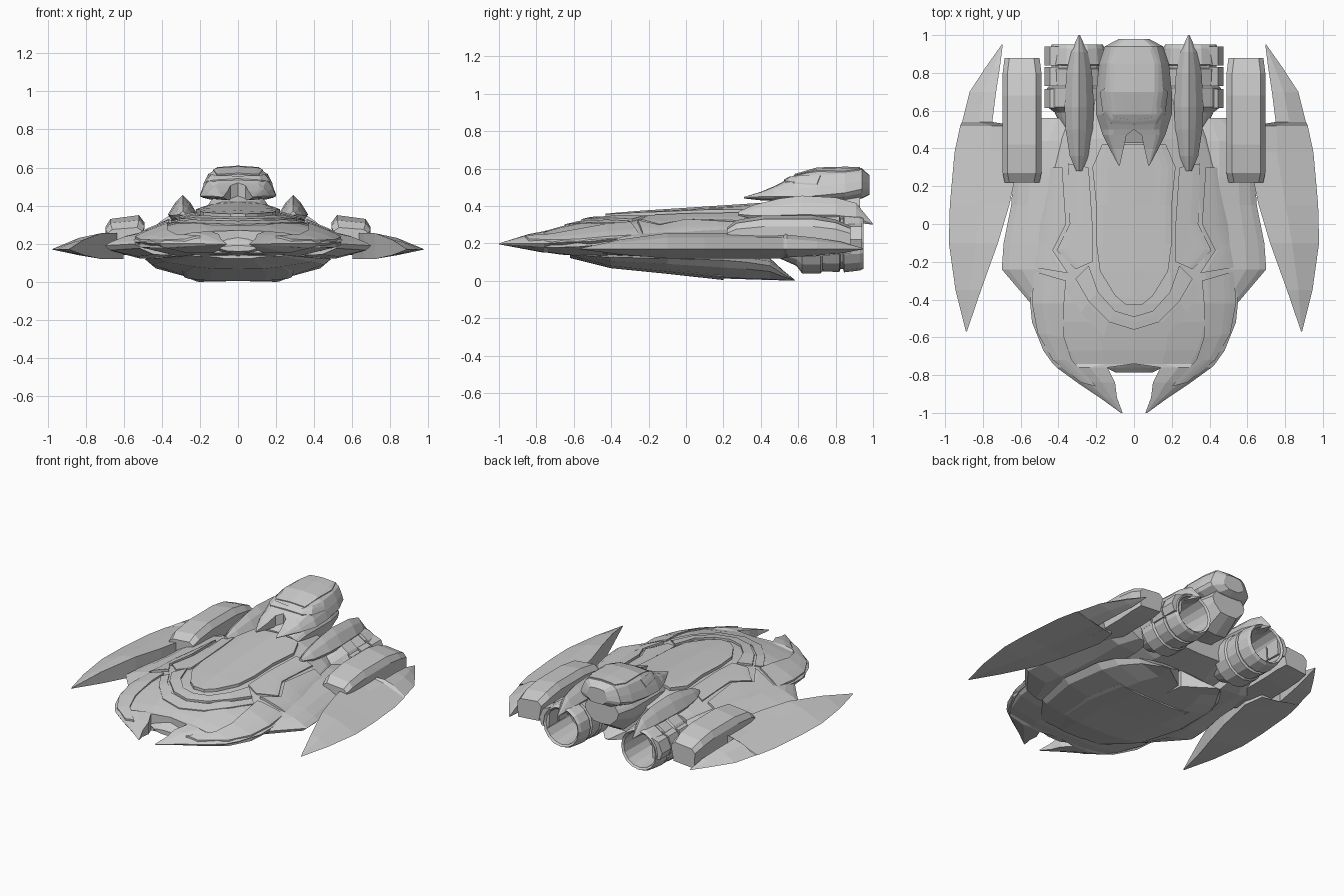
import bpy
import bmesh
import math

default_cube = bpy.data.objects.get("Cube")
if default_cube:
    bpy.data.objects.remove(default_cube, do_unlink=True)


def add_object(name, bm):
    """Turn a bmesh into a flat shaded object mirrored across x."""
    bmesh.ops.remove_doubles(bm, verts=bm.verts, dist=0.0005)
    bmesh.ops.recalc_face_normals(bm, faces=bm.faces)
    mesh = bpy.data.meshes.new(name)
    bm.to_mesh(mesh)
    bm.free()
    obj = bpy.data.objects.new(name, mesh)
    bpy.context.collection.objects.link(obj)
    mirror = obj.modifiers.new("mirror", 'MIRROR')
    mirror.use_clip = True
    return obj


def loft(name, rings):
    """Skin a list of closed rings, leaving the centre plane open for the mirror."""
    bm = bmesh.new()
    loops = [[bm.verts.new(point) for point in ring] for ring in rings]

    def skin(verts):
        if any(abs(v.co.x) > 0.0001 for v in verts):
            bm.faces.new(verts)

    for a, b in zip(loops, loops[1:]):
        for i in range(len(a)):
            j = (i + 1) % len(a)
            skin((a[i], a[j], b[j], b[i]))
    skin(loops[0])
    skin(loops[-1])
    return add_object(name, bm)


# Cross-section shapes: fraction across, fraction of height above or below the edge
HULL_TOP = [(0, 1), (.35, .93), (.7, .6), (.9, .25), (1, 0)]
DOME_TOP = [(0, 1), (.6, .94), (.77, .76), (.91, .36), (1, 0)]
UNDERSIDE = [(.92, .4), (.5, .95), (0, 1)]


def half_body(name, rows, top=HULL_TOP):
    """Rows hold y, inner x, outer x, top z, edge z, bottom z."""
    rings = []
    for y, inner, outer, high, edge, low in rows:
        width = outer - inner
        ring = [(inner + width * t, y, edge + (high - edge) * f) for t, f in top]
        ring += [(inner + width * t, y, edge + (low - edge) * f) for t, f in UNDERSIDE]
        rings.append(ring)
    return loft(name, rings)


def surface_height(rows, top, x, y):
    """Height of a half body's upper surface."""
    y = min(max(y, rows[0][0]), rows[-1][0])
    for a, b in zip(rows, rows[1:]):
        if y <= b[0]:
            k = (y - a[0]) / (b[0] - a[0])
            inner, outer, high, edge = [p + (q - p) * k for p, q in zip(a[1:5], b[1:5])]
            break
    t = min(max((x - inner) / (outer - inner), 0), 1)
    for (t0, f0), (t1, f1) in zip(top, top[1:]):
        if t <= t1:
            return edge + (high - edge) * (f0 + (f1 - f0) * (t - t0) / (t1 - t0))


def plate(name, rows, top, pairs, lift):
    """Raised armour panel that follows a body, spanning pairs of (x, y) points."""
    steps = 6
    rings = []
    for (x0, y0), (x1, y1) in pairs:
        line = []
        for i in range(steps + 1):
            x = x0 + (x1 - x0) * i / steps
            y = y0 + (y1 - y0) * i / steps
            line.append((x, y, surface_height(rows, top, x, y)))
        upper = [(x, y, z + lift) for x, y, z in line]
        lower = [(x, y, z - 0.03) for x, y, z in reversed(line)]
        rings.append(upper + lower)
    return loft(name, rings)


# Main hull with two front horns around a notch
hull = [
    (-1, .06, .07, .2, .197, .195), (-.92, .09, .18, .225, .2, .18),
    (-.84, .1, .3, .25, .2, .165), (-.76, .14, .41, .265, .2, .15),
    (-.74, 0, .43, .27, .2, .15), (-.67, 0, .48, .29, .205, .14),
    (-.52, 0, .54, .325, .21, .13), (-.42, 0, .55, .34, .22, .12),
    (-.24, 0, .54, .355, .23, .12), (0, 0, .52, .37, .23, .12),
    (.3, 0, .46, .39, .24, .12), (.45, 0, .41, .4, .24, .12),
    (.66, 0, .3, .38, .24, .14)]
half_body("main_hull", hull)

# Sloping lip at the bottom of the nose notch
half_body("nose_lip", [
    (-.785, 0, .1, .19, .18, .16), (-.76, 0, .15, .215, .19, .155),
    (-.72, 0, .17, .25, .2, .15)])

# Armour panels on the hull
canopy = [(-.43, .04), (-.38, .1), (-.25, .18), (-.1, .2), (.1, .2), (.3, .22), (.42, .17)]
plate("canopy", hull, HULL_TOP, [((0, y), (w, y)) for y, w in canopy], .02)
plate("inner_collar", hull, HULL_TOP, [
    ((0, -.49), (0, -.56)), ((.1, -.46), (.13, -.52)),
    ((.19, -.36), (.24, -.41)), ((.24, -.22), (.31, -.29))], .014)
plate("outer_collar", hull, HULL_TOP, [
    ((0, -.57), (0, -.65)), ((.14, -.53), (.16, -.6)),
    ((.25, -.42), (.28, -.47)), ((.32, -.3), (.36, -.34))], .007)
plate("shoulder_panel", hull, HULL_TOP, [
    ((.2, -.86), (.28, -.84)), ((.33, -.72), (.43, -.72)), ((.37, -.6), (.51, -.58)),
    ((.37, -.42), (.54, -.42)), ((.36, -.3), (.53, -.25))], .012)
plate("flank_panel", hull, HULL_TOP, [
    ((.35, -.26), (.53, -.23)), ((.43, -.14), (.52, -.1)),
    ((.36, 0), (.5, 0)), ((.38, .3), (.44, .3))], .016)
plate("spine_panel", hull, HULL_TOP, [
    ((.22, -.2), (.31, -.24)), ((.22, -.1), (.41, -.14)),
    ((.22, 0), (.34, 0)), ((.24, .3), (.35, .32))], .01)

# Belly with a shallow notch between two trailing keel prongs
belly = [
    (-.62, 0, .25, .15, .14, .13), (-.4, 0, .42, .15, .125, .075),
    (-.1, 0, .49, .15, .12, .045), (.2, 0, .47, .15, .11, .012),
    (.32, 0, .43, .14, .1, .008), (.45, .01, .34, .12, .08, .004),
    (.52, .11, .28, .055, .035, .002), (.58, .19, .22, .006, .003, 0)]
half_body("belly", belly)
half_body("belly_plate", [
    (y, 0, outer * .6, high, low + .012, low - .008)
    for y, inner, outer, high, edge, low in belly[:4]])

# Wing roots joining the hull to the blades
half_body("wing_root", [
    (-.44, .35, .53, .25, .2, .14), (-.24, .35, .7, .27, .19, .13),
    (-.1, .35, .69, .275, .19, .12), (.1, .35, .65, .28, .19, .12),
    (.25, .35, .64, .28, .19, .12), (.44, .35, .64, .27, .19, .12),
    (.56, .35, .5, .25, .2, .14)])

# Blade wings: y, inner x, outer x, thickness
blade_rows = [
    (-.57, .885, .89, .03), (-.35, .81, .945, .6), (-.1, .72, .98, 1),
    (.1, .66, .975, 1), (.38, .6, .95, 1), (.52, .62, .92, 1),
    (.54, .75, .91, .9), (.7, .73, .87, .7), (.83, .71, .785, .45), (.95, .695, .7, .03)]
blade_section = [(0, .085), (.45, .06), (1, 0), (.45, -.03), (0, -.05)]
loft("blade_wing", [
    [(xi + (xo - xi) * t, y, .17 + dz * k) for t, dz in blade_section]
    for y, xi, xo, k in blade_rows])

# Nacelle boxes, tilted outward and drooping to the rear
nacelle_section = [(.49, .31), (.52, .35), (.67, .33), (.695, .29), (.69, .13), (.51, .15)]


def nacelle_ring(y, scale, base, inset=0):
    """One slice, shrunk in height about a base and narrowed on both sides."""
    return [(x + (inset if x < .6 else -inset), y, base + (z - base) * scale)
            for x, z in nacelle_section]


loft("wing_nacelle", [
    nacelle_ring(.22, .5, .22, .01), nacelle_ring(.27, .8, .22),
    nacelle_ring(.42, 1, .22), nacelle_ring(.68, 1, .22),
    nacelle_ring(.8, .86, .19), nacelle_ring(.88, .66, .18, .01)])


# Hollow engines turned around the y axis
def turned(name, profile, x, z, sides=16):
    bm = bmesh.new()
    verts = [bm.verts.new((x, y, z + r)) for y, r in profile]
    edges = [bm.edges.new(pair) for pair in zip(verts, verts[1:])]
    bmesh.ops.spin(bm, geom=verts + edges, cent=(x, 0, z), axis=(0, 1, 0),
                   angle=math.tau, steps=sides, use_merge=True)
    return add_object(name, bm)


turned("engine", [
    (.5, 0), (.5, .08), (.59, .12), (.62, .16), (.72, .16), (.73, .15),
    (.82, .153), (.825, .138), (.84, .138), (.845, .155), (.93, .145),
    (.95, .135), (.94, .122), (.7, .11), (.7, 0)], .3, .2)

# Engine clamps on the outer side
for i, y in enumerate((.665, .78, .89)):
    loft("engine_clamp_%d" % (i + 1), [
        [(.39, v, .31), (.445, v, .29), (.475, v, .22), (.455, v, .17), (.4, v, .17)]
        for v in (y - .05, y + .05)])

# Ridged pods above the engines: y, half width, top z, bottom z
pod_rows = [
    (.28, .015, .37, .35), (.36, .05, .405, .33), (.5, .072, .44, .32),
    (.62, .078, .455, .32), (.8, .068, .445, .32), (.91, .045, .415, .31),
    (1, .004, .305, .3)]
pod_section = [(0, 1), (.5, .72), (1, .25), (.7, 0), (-.7, 0), (-1, .25), (-.5, .72)]
loft("engine_pod", [
    [(.29 + w * u, y, low + (high - low) * f) for u, f in pod_section]
    for y, w, high, low in pod_rows])

# Neck under the bridge
half_body("bridge_neck", [
    (.43, 0, .15, .42, .38, .3), (.52, 0, .16, .46, .4, .24),
    (.8, 0, .16, .46, .4, .22), (.93, 0, .13, .46, .4, .3)], DOME_TOP)

# Bridge with two forward prongs
bridge = [
    (.31, .075, .082, .448, .445, .44), (.4, .055, .13, .475, .45, .43),
    (.47, .04, .165, .505, .45, .43), (.5, 0, .175, .52, .45, .43),
    (.58, 0, .2, .565, .45, .43), (.7, 0, .2, .6, .455, .42),
    (.85, 0, .185, .604, .47, .42), (.94, 0, .155, .602, .49, .44),
    (.98, 0, .08, .565, .5, .46)]
half_body("bridge", bridge, DOME_TOP)
dome = [(.58, .11), (.7, .13), (.85, .13), (.93, .1)]
plate("bridge_roof", bridge, DOME_TOP, [((0, y), (w, y)) for y, w in dome], .006)
plate("bridge_brow", bridge, DOME_TOP, [
    ((0, .55), (0, .525)), ((.11, .565), (.12, .53)),
    ((.14, .62), (.165, .58)), ((.155, .72), (.18, .7))], .008)
